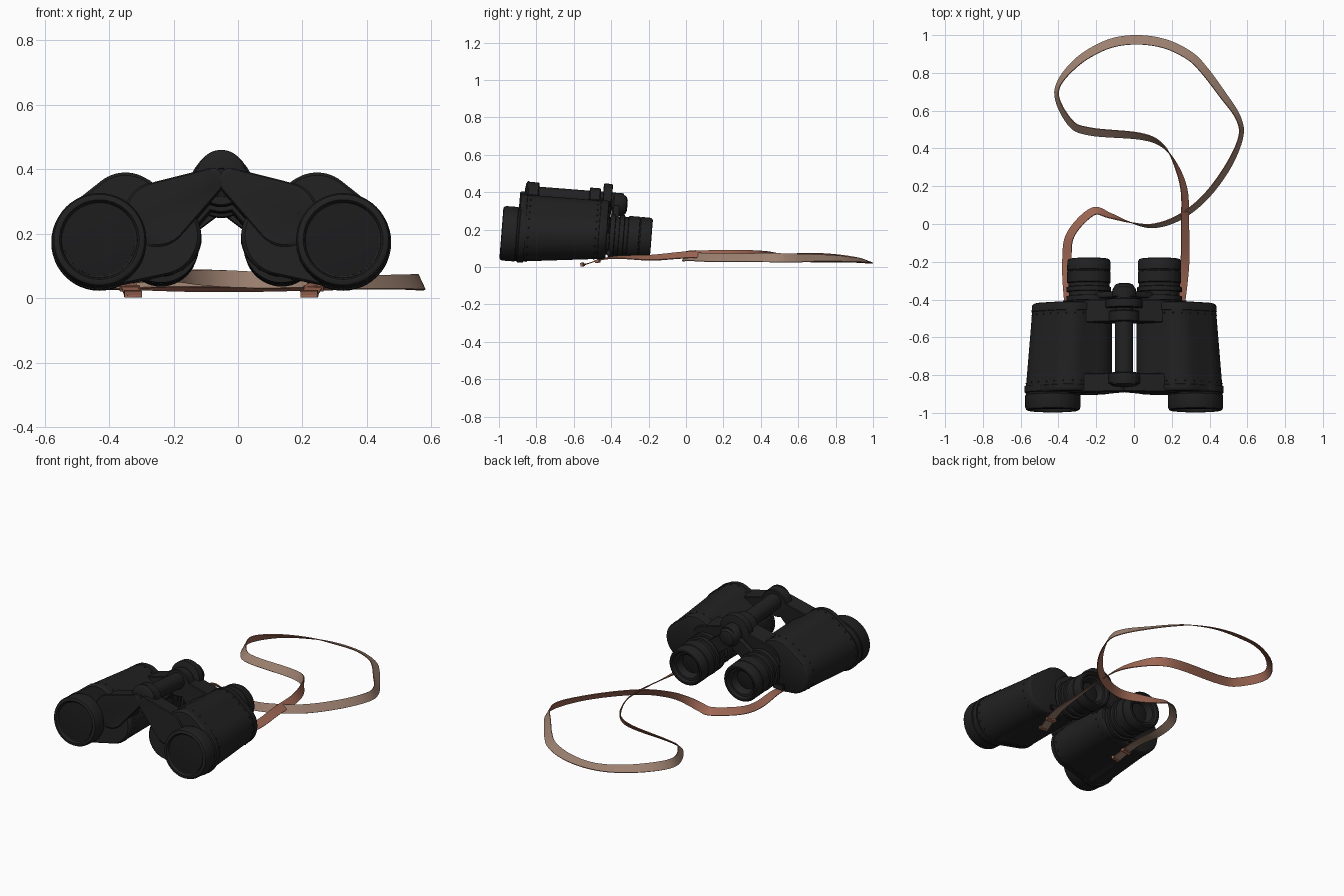
import bpy, bmesh, math
from mathutils import Vector, Matrix
from mathutils.geometry import convex_hull_2d

if "Cube" in bpy.data.objects:
    bpy.data.objects.remove(bpy.data.objects["Cube"])

CX = -0.052            # x of the hinge line
PIVOT = Vector((0, -0.65, 0.155))
TILT = (Matrix.Translation(PIVOT) @ Matrix.Rotation(math.radians(-4.5), 4, 'X')
        @ Matrix.Translation(-PIVOT))


def material(name, rgb):
    m = bpy.data.materials.new(name)
    m.diffuse_color = (*rgb, 1)
    m.use_nodes = True
    m.node_tree.nodes["Principled BSDF"].inputs["Base Color"].default_value = m.diffuse_color
    return m


BLACK = material("matte_black", (0.015, 0.015, 0.015))
GLASS = material("dark_lens", (0.011, 0.011, 0.012))
RED = material("red_brown_leather", (0.34, 0.135, 0.088))
GREY = material("grey_brown_leather", (0.33, 0.215, 0.16))


def finish(bm, name, mats, tilt=True):
    bmesh.ops.recalc_face_normals(bm, faces=bm.faces)
    if tilt:
        bm.transform(TILT)
    me = bpy.data.meshes.new(name)
    bm.to_mesh(me)
    bm.free()
    for m in mats:
        me.materials.append(m)
    ob = bpy.data.objects.new(name, me)
    bpy.context.collection.objects.link(ob)
    return ob


def loft(bm, rings, cap=True):
    """Skin a list of closed point rings."""
    vs = [[bm.verts.new(p) for p in r] for r in rings]
    n = len(vs[0])
    for a, b in zip(vs, vs[1:]):
        for i in range(n):
            bm.faces.new((a[i], a[(i + 1) % n], b[(i + 1) % n], b[i]))
    if cap:
        bm.faces.new(vs[0])
        bm.faces.new(vs[-1])


def lathe(name, u, v, profile, mat=BLACK, n=48):
    """Turned part along y; profile is (y, radius)."""
    bm = bmesh.new()
    loft(bm, [[(CX + u + r * math.cos(t), y, v + r * math.sin(t))
               for t in (2 * math.pi * i / n for i in range(n))] for y, r in profile])
    return finish(bm, name, [mat])


def outline(circles, n=96):
    """Evenly spaced hull around circles (u, v, r)."""
    pts = [Vector((u + r * math.cos(t), v + r * math.sin(t))) for u, v, r in circles
           for t in (2 * math.pi * i / 72 for i in range(72))]
    h = [pts[i] for i in convex_hull_2d(pts)]
    seg = [(h[i], h[(i + 1) % len(h)]) for i in range(len(h))]
    step = sum((b - a).length for a, b in seg) / n
    out, d = [], 0.0
    for a, b in seg:
        l = (b - a).length
        while d < l and len(out) < n:
            out.append(a.lerp(b, d / l))
            d += step
        d -= l
    return out


def plate(name, circles, y0, y1, side=1):
    """Hull-shaped plate with softened edges."""
    o = outline(circles)
    c = sum(o, Vector((0, 0))) / len(o)
    bm = bmesh.new()
    loft(bm, [[(CX + side * q.x, y, q.y) for q in (c + (p - c) * k for p in o)]
              for y, k in ((y0, .95), (y0 + .005, 1), (y1 - .005, 1), (y1, .95))])
    return finish(bm, name, [BLACK])


# Prism housing outline: objective lobe, top hump, eyepiece lobe
HOUSING = outline([(.378, .155, .146), (.297, .25, .122), (.187, .175, .125)])
MID = sum(HOUSING, Vector((0, 0))) / len(HOUSING)


def housing_ring(y, k, side):
    t = (y + .885) / .455      # taper toward the eyepieces
    ring = []
    for p in HOUSING:
        q = MID + (p - MID) * k
        ring.append((CX + side * (.062 + (q.x - .062) * (1 - .082 * t)), y,
                     .372 + (q.y - .372) * (1 - .14 * t)))
    return ring


for side, tag in ((-1, "left"), (1, "right")):
    # Prism housing with end covers and rivets
    bm = bmesh.new()
    loft(bm, [housing_ring(y, k, side) for y, k in
              ((-.898, .95), (-.892, .985), (-.885, 1), (-.865, 1), (-.863, .99), (-.470, .99),
               (-.468, 1.005), (-.435, 1.005), (-.428, .985), (-.424, .94))])
    finish(bm, tag + "_housing", [BLACK])
    bm = bmesh.new()
    for y in (-.845, -.485):
        for p in housing_ring(y, .99, side)[::4]:
            bmesh.ops.create_icosphere(bm, subdivisions=1, radius=.005,
                                       matrix=Matrix.Translation(p))
    finish(bm, tag + "_rivets", [BLACK])
    # Objective barrel and lens
    lathe(tag + "_objective", side * .378, .155,
          [(-.86, .14), (-.86, .149), (-.893, .149), (-.897, .143), (-.905, .143), (-.908, .146),
           (-.972, .146), (-.984, .141), (-.988, .134), (-.988, .124), (-.982, .119),
           (-.972, .117), (-.968, .11)])
    lathe(tag + "_objective_lens", side * .378, .155,
          [(-.966, .112), (-.972, .112), (-.976, .07), (-.977, .01)], GLASS)
    # Eyepiece with ridged collar and hollow cup
    lathe(tag + "_eyepiece", side * .187, .185,
          [(-.45, .10), (-.412, .10), (-.41, .118), (-.385, .118), (-.383, .106), (-.362, .106),
           (-.36, .118), (-.337, .118), (-.334, .109), (-.316, .109), (-.312, .115),
           (-.255, .115), (-.253, .112), (-.248, .112), (-.246, .115), (-.20, .114),
           (-.189, .109), (-.186, .102), (-.188, .093), (-.205, .086), (-.207, .074),
           (-.235, .062), (-.25, .058)])
    lathe(tag + "_eyepiece_lens", side * .187, .185,
          [(-.26, .06), (-.247, .06), (-.242, .03), (-.241, .008)], GLASS)
    # Hinge arms and the eyepiece bridge
    arm = [(.03, .345, .04), (.2, .24, .1)]
    plate(tag + "_front_arm", arm, -.905, -.805, side)
    plate(tag + "_rear_arm", arm, -.535, -.415, side)
    plate(tag + "_eyepiece_arm", [(0, .34, .045), (.12, .25, .045)], -.40, -.37, side)

# Hinge lobes, axle, focus wheel and knob
plate("front_hinge_lobe", [(0, .355, .085), (.05, .33, .045), (-.05, .33, .045)], -.865, -.805)
plate("rear_hinge_lobe", [(0, .355, .08), (.05, .33, .045), (-.05, .33, .045)], -.535, -.475)
lathe("hinge_axle", 0, .37, [(-.85, .048), (-.35, .048)])
lathe("hinge_cap", 0, .37, [(-.86, .074), (-.868, .073), (-.876, .06), (-.880, .035),
                            (-.881, .016), (-.877, .014), (-.877, .004)])
lathe("focus_wheel", 0, .365, [(-.462, .09), (-.458, .098), (-.417, .098), (-.413, .09)], n=64)
lathe("focus_knob", 0, .355, [(-.41, .05), (-.40, .062), (-.36, .062), (-.345, .052),
                              (-.335, .046), (-.328, .025)])

# Neck strap path: x, y, z, roll in degrees
PATH = [(-.325, -.56, .008, 5), (-.345, -.40, .05, 0), (-.355, -.2, .045, 20),
        (-.335, -.055, .06, 35), (-.22, .065, .07, 40), (-.13, .045, .065, 60),
        (-.025, .01, .06, 88), (.10, -.01, .055, 112), (.24, .035, .055, 122),
        (.375, .14, .05, 125), (.495, .30, .05, 125), (.565, .46, .05, 115),
        (.55, .565, .048, 120), (.465, .69, .048, 135), (.375, .81, .045, 142),
        (.295, .89, .04, 150), (.16, .955, .035, 155), (0, .975, .03, 160),
        (-.155, .945, .035, 150), (-.315, .845, .045, 135), (-.41, .70, .05, 113),
        (-.34, .54, .05, 128), (-.235, .49, .05, 140), (.03, .465, .055, 130),
        (.145, .42, .06, 108), (.215, .325, .065, 75), (.265, .18, .07, 50),
        (.27, 0, .065, 40), (.27, -.19, .05, 30), (.247, -.40, .05, 10), (.22, -.56, .008, 0)]
P = [Vector(p) for p in PATH]
P = [P[0] * 2 - P[1]] + P + [P[-1] * 2 - P[-2]]
samples = []
for i in range(1, len(P) - 2):
    a, b, c, d = P[i - 1:i + 3]
    for k in range(8):
        t = k / 8
        samples.append(.5 * (2 * b + (c - a) * t + (2 * a - 5 * b + 4 * c - d) * t * t
                             + (3 * b - a - 3 * c + d) * t ** 3))
samples.append(P[-2])
bm = bmesh.new()
rows = []
for i, s in enumerate(samples):
    d = samples[min(i + 1, len(samples) - 1)] - samples[max(i - 1, 0)]
    right = Vector((d[1], -d[0], 0)).normalized()
    a = math.radians(s[3])
    up = Vector((0, 0, 1))
    w = (right * math.cos(a) + up * math.sin(a)) * .026
    nrm = (up * math.cos(a) - right * math.sin(a)) * .0025
    c = Vector(s[:3])
    rows.append([bm.verts.new(c + q) for q in (w + nrm, nrm - w, -w - nrm, w - nrm)])
for r, q in zip(rows, rows[1:]):
    for j in range(4):    # inner face is red-brown, outer face grey-brown
        f = bm.faces.new((r[j], r[(j + 1) % 4], q[(j + 1) % 4], q[j]))
        f.material_index = 1 if j == 2 else 0
bm.faces.new(rows[0])
bm.faces.new(rows[-1])
finish(bm, "neck_strap", [RED, GREY], False)

# Strap keepers, end flaps and lugs
for tag, x0, x1 in (("left", -.325, -.345), ("right", .22, .247)):
    slope = math.atan2(.042, .16)
    yaw = math.atan2(x0 - x1, .16)
    for part, t, size in (("keeper", .55, (.062, .02, .016)), ("end_flap", .04, (.054, .014, .02))):
        bm = bmesh.new()
        z = .008 + .042 * t
        mat = (Matrix.Translation((x0 + (x1 - x0) * t, -.56 + .16 * t, z + (.004 if t < .1 else 0)))
               @ Matrix.Rotation(yaw, 4, 'Z') @ Matrix.Rotation(slope, 4, 'X')
               @ Matrix.Diagonal((*size, 1)))
        bmesh.ops.create_cube(bm, size=1, matrix=mat)
        finish(bm, tag + "_strap_" + part, [RED], False)
    bm = bmesh.new()
    bmesh.ops.create_cube(bm, size=1, matrix=Matrix.Translation((x1, -.415, .075))
                          @ Matrix.Diagonal((.075, .02, .035, 1)))
    bmesh.ops.bevel(bm, geom=bm.edges[:], offset=.006, segments=2, affect='EDGES')
    finish(bm, tag + "_strap_lug", [BLACK], False)

bpy.ops.object.select_all(action='SELECT')
bpy.context.view_layer.objects.active = bpy.data.objects["neck_strap"]
bpy.ops.object.shade_smooth_by_angle(angle=math.radians(35))
